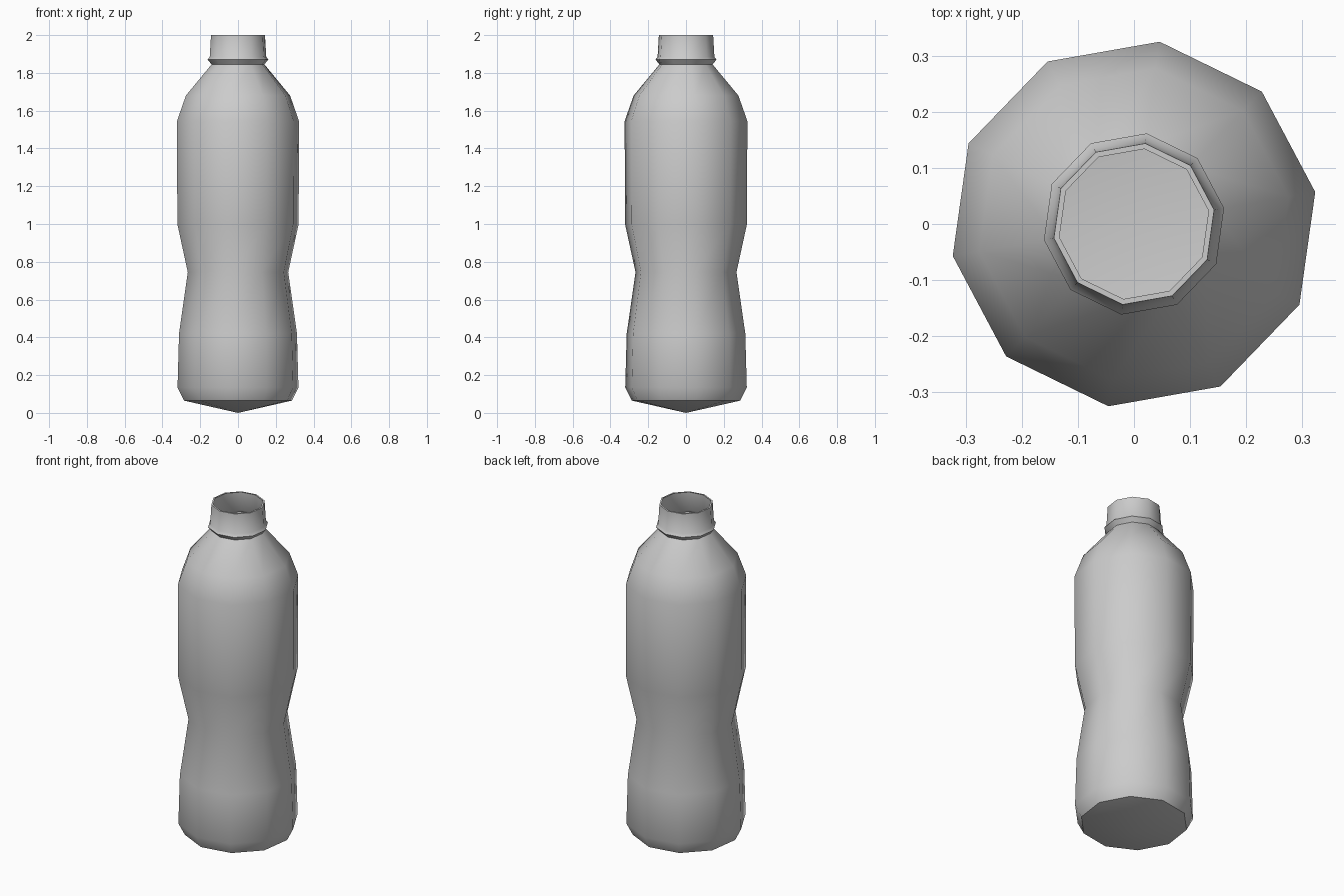
import bpy, bmesh, math

if "Cube" in bpy.data.objects:
    bpy.data.objects.remove(bpy.data.objects["Cube"])

SIDES = 10
PHASE = math.radians(10)

# Bottle profile (radius, height) from the base point up to the rim
PROFILE = [(0.29, 0.065), (0.325, 0.135), (0.317, 0.42), (0.27, 0.745),
           (0.326, 1.0), (0.328, 1.545), (0.28, 1.68), (0.142, 1.845),
           (0.163, 1.87), (0.152, 1.885), (0.145, 2.0), (0.135, 2.0)]


def ring(bm, r, z):
    return [bm.verts.new((r * math.cos(PHASE + math.tau * i / SIDES),
                          r * math.sin(PHASE + math.tau * i / SIDES), z))
            for i in range(SIDES)]


bm = bmesh.new()
# Shallow cone base
tip = bm.verts.new((0, 0, 0))
rings = [ring(bm, r, z) for r, z in PROFILE]
for i in range(SIDES):
    j = (i + 1) % SIDES
    bm.faces.new((tip, rings[0][j], rings[0][i]))
    # Body, shoulder, collar and open neck
    for a, b in zip(rings, rings[1:]):
        bm.faces.new((a[i], a[j], b[j], b[i]))

mesh = bpy.data.meshes.new("bottle")
bm.to_mesh(mesh)
bm.free()
bottle = bpy.data.objects.new("bottle", mesh)
bpy.context.collection.objects.link(bottle)

# Smooth body with crisp collar and rim
bpy.context.view_layer.objects.active = bottle
bottle.select_set(True)
bpy.ops.object.shade_smooth_by_angle(angle=math.radians(50))
